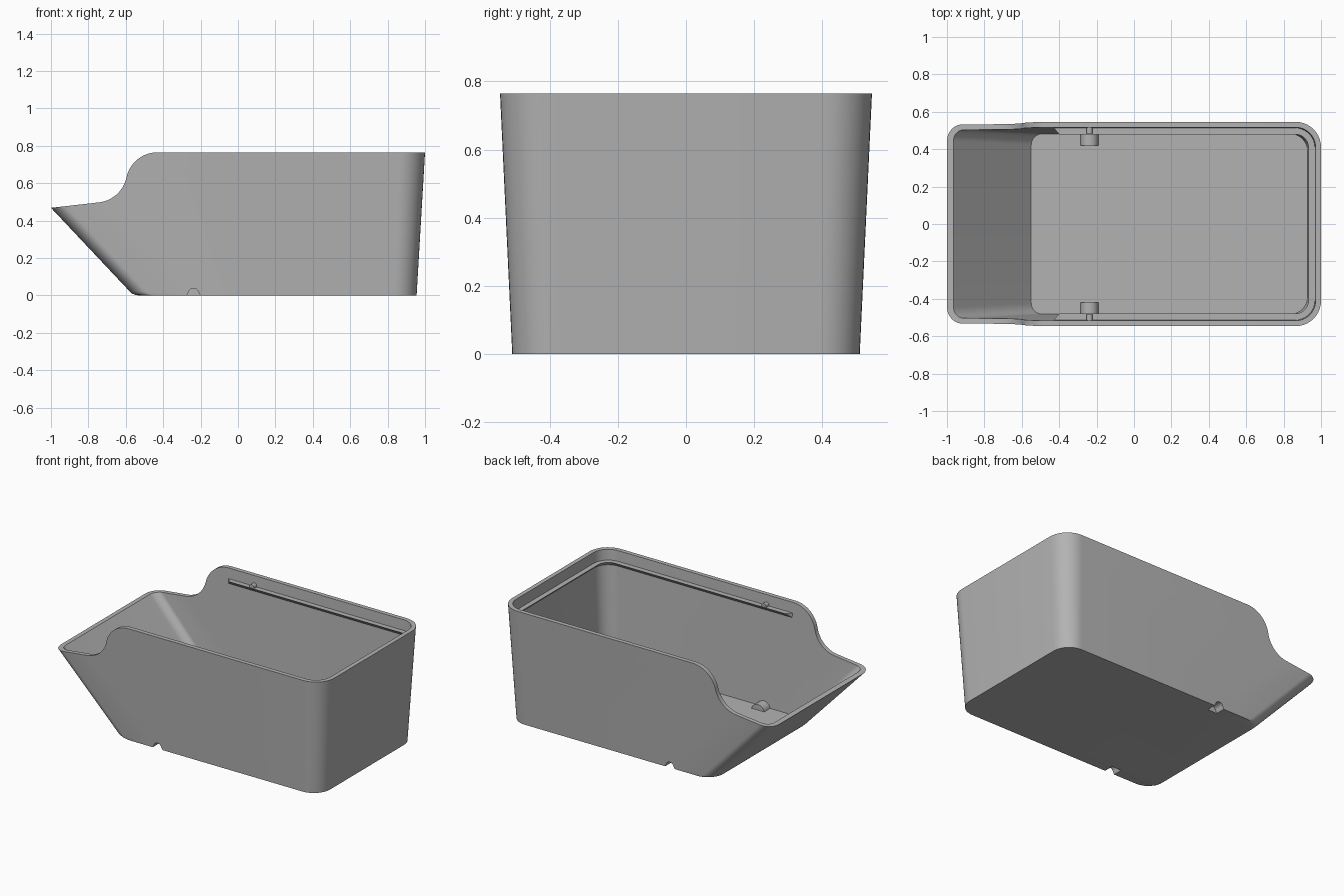
import bpy, bmesh, math

if "Cube" in bpy.data.objects:
    bpy.data.objects.remove(bpy.data.objects["Cube"])

grey = bpy.data.materials.new("plain grey")
grey.diffuse_color = (0.45, 0.45, 0.45, 1)
grey.use_nodes = True
grey.node_tree.nodes["Principled BSDF"].inputs["Base Color"].default_value = grey.diffuse_color


def make_object(name, verts, faces):
    mesh = bpy.data.meshes.new(name)
    mesh.from_pydata(verts, [], faces)
    bm = bmesh.new()
    bm.from_mesh(mesh)
    bmesh.ops.recalc_face_normals(bm, faces=bm.faces)
    bm.to_mesh(mesh)
    bm.free()
    mesh.materials.append(grey)
    obj = bpy.data.objects.new(name, mesh)
    bpy.context.collection.objects.link(obj)
    return obj


def loft(name, rings):
    """Skin equal-length rings and cap both ends."""
    n = len(rings[0])
    verts = [p for r in rings for p in r]
    faces = [list(range(n)), list(range((len(rings) - 1) * n, len(rings) * n))]
    for k in range(len(rings) - 1):
        for i in range(n):
            j = (i + 1) % n
            faces.append((k * n + i, k * n + j, (k + 1) * n + j, (k + 1) * n + i))
    return make_object(name, verts, faces)


def extrude_y(name, profile, y0, y1):
    return loft(name, [[(x, y, z) for x, z in profile] for y in (y0, y1)])


def arc(cx, cy, r, a0, a1, n=10):
    return [(cx + r * math.cos(math.radians(a0 + (a1 - a0) * i / n)),
             cy + r * math.sin(math.radians(a0 + (a1 - a0) * i / n))) for i in range(n + 1)]


def ring(z, left, right, y, rl, rr):
    """Rounded rectangle with separate left and right corner radii."""
    pts = (arc(right - rr, y - rr, rr, 0, 90) + arc(left + rl, y - rl, rl, 90, 180)
           + arc(left + rl, rl - y, rl, 180, 270) + arc(right - rr, rr - y, rr, 270, 360))
    return [(px, py, z) for px, py in pts]


def right_x(z):
    return 0.955 + 0.0588 * z


def side_y(z):
    return 0.51 + 0.047 * z


def slant_x(z):
    return -0.578 - 0.942 * (z - 0.02)


def cut(obj, cutter):
    cutter.hide_render = True
    mod = obj.modifiers.new("cut", 'BOOLEAN')
    mod.operation, mod.solver, mod.object = 'DIFFERENCE', 'EXACT', cutter
    bpy.context.view_layer.objects.active = obj
    bpy.ops.object.modifier_apply(modifier=mod.name)


# Tapered shell with a slanted scoop end
H, WALL, FLOOR = 0.765, 0.029, 0.03
outer = [ring(z, x, right_x(z), side_y(z), 0.09, 0.12 + 0.02 * z)
         for z, x in ((0, -0.535), (0.003, -0.55), (0.01, -0.567), (0.02, -0.578), (H, slant_x(H)))]
shell = loft("bin_shell", outer)

# Hollow
cavity = loft("cavity_cutter", [
    ring(z, slant_x(z) + 0.038, right_x(z) - WALL, side_y(z) - WALL, 0.06, 0.092 + 0.02 * z)
    for z in (FLOOR, 0.9)])
cut(shell, cavity)

# Swept opening over the scoop lip
lip = [(-1.4, 0.4225)] + arc(-0.7625, 0.666, 0.17, -84, -12, 14)
lip += arc(-0.43, 0.595, 0.17, 168, 90, 14)[1:] + [(-0.43, 1.0), (-1.4, 1.0)]
opening = extrude_y("opening_cutter", lip, -1, 1)
cut(shell, opening)

# Arched hinge pockets in the floor, notched from below
PX = -0.238
dome = [(PX + 0.048, 0.015)] + arc(PX, 0.02, 0.048, 0, 180, 14) + [(PX - 0.048, 0.015)]
half = arc(0, 0.008, 0.029, 90, 10, 8) + [(0.034, 0.003), (0.04, -0.01)]
notch = [(PX + x, z) for x, z in half] + [(PX - x, z) for x, z in reversed(half[1:])]
cutters = [cavity, opening]
parts = [shell]
for side, label in ((-1, "front"), (1, "back")):
    pocket = extrude_y(label + "_pocket", dome, side * 0.42, side * 0.495)
    slot = extrude_y(label + "_notch_cutter", notch, side * 0.445, side * 0.6)
    cut(pocket, slot)
    cut(shell, slot)
    cutters.append(slot)
    parts.append(pocket)

# Triangular lid ledge running round three sides of the cavity
TOP, LOW, DEPTH = 0.695, 0.655, 0.034


def u_path(inset, start, z):
    xr, y, r = right_x(TOP) - WALL - inset, side_y(TOP) - WALL - inset, 0.105 - inset
    pts = [(start, -y)] + arc(xr - r, r - y, r, -90, 0) + arc(xr - r, y - r, r, 0, 90) + [(start, y)]
    return [(px, py, z) for px, py in pts]


rails = zip(u_path(-0.008, -0.435, TOP), u_path(DEPTH, -0.40, TOP), u_path(-0.008, -0.435, LOW))
parts.append(loft("lid_ledge", [list(section) for section in rails]))

# Small latch nubs on the ledge
nub = [(PX + 0.017, TOP - 0.005)] + arc(PX, TOP + 0.006, 0.017, 0, 180, 10) + [(PX - 0.017, TOP - 0.005)]
for side, label in ((-1, "front"), (1, "back")):
    parts.append(extrude_y(label + "_latch_nub", nub, side * 0.483, side * 0.522))

# Tidy up and smooth the curved walls
for c in cutters:
    bpy.data.objects.remove(c)
for obj in parts:
    bpy.ops.object.select_all(action='DESELECT')
    obj.select_set(True)
    bpy.context.view_layer.objects.active = obj
    bpy.ops.object.shade_smooth_by_angle(angle=math.radians(25))
